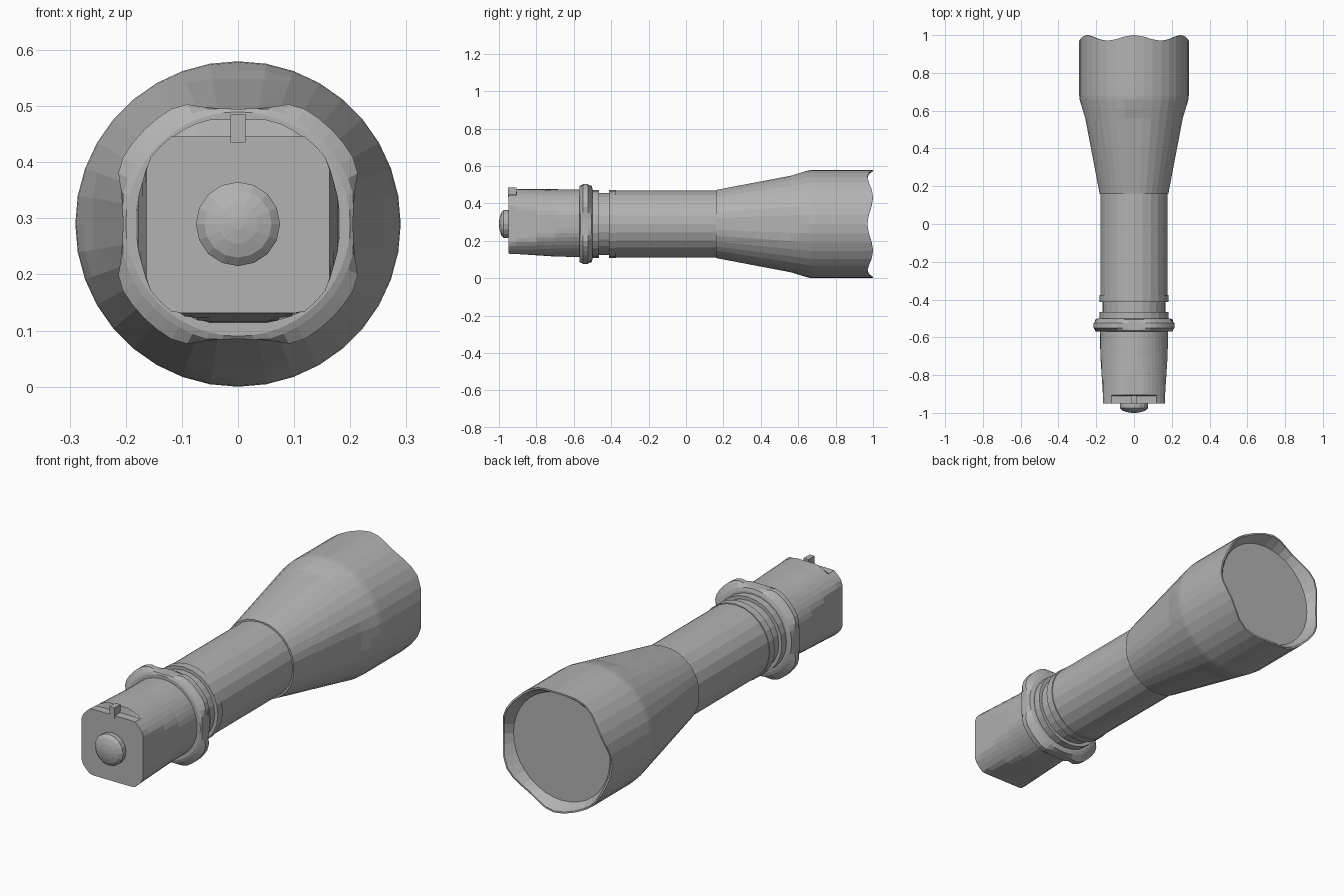
import bpy, bmesh, math

cube = bpy.data.objects.get("Cube")
if cube:
    bpy.data.objects.remove(cube)

AXIS_Z = 0.29

grey = bpy.data.materials.new("plain_grey")
grey.use_nodes = True
grey.diffuse_color = (0.45, 0.45, 0.45, 1)
grey.node_tree.nodes["Principled BSDF"].inputs["Base Color"].default_value = (0.45, 0.45, 0.45, 1)


def finish(name, bm):
    bmesh.ops.remove_doubles(bm, verts=bm.verts, dist=1e-5)
    bmesh.ops.recalc_face_normals(bm, faces=bm.faces)
    mesh = bpy.data.meshes.new(name)
    bm.to_mesh(mesh)
    bm.free()
    mesh.materials.append(grey)
    obj = bpy.data.objects.new(name, mesh)
    bpy.context.collection.objects.link(obj)
    return obj


def lathe(name, rings, sides, shape=None):
    """Turn (y, radius) rings about the long axis; shape(i, x, y, z) trims each point."""
    bm = bmesh.new()
    loops = []
    for i, (y, r) in enumerate(rings):
        loop = []
        for s in range(sides):
            a = math.tau * s / sides
            p = (r * math.cos(a), y, r * math.sin(a))
            if shape:
                p = shape(i, *p)
            loop.append(bm.verts.new((p[0], p[1], p[2] + AXIS_Z)))
        loops.append(loop)
    for a, b in zip(loops, loops[1:]):
        for s in range(sides):
            t = (s + 1) % sides
            bm.faces.new((a[s], a[t], b[t], b[s]))
    bm.faces.new(loops[0])
    bm.faces.new(loops[-1])
    return finish(name, bm)


def clamp(v, lim):
    return max(-lim, min(lim, v))


# Flared head: four flats on the cone, scalloped rim, recessed lens
head_rings = [(0.16, 0.186)]
head_rings += [(0.16 + 0.5 * k / 10, 0.186 + 0.102 * k / 10) for k in range(1, 11)]
head_rings += [(0.68, 0.29), (0.96, 0.29), (1.0, 0.29), (1.0, 0.282), (0.94, 0.255)]


def head_shape(i, x, y, z):
    if y < 0.66:
        lim = 0.182 + 0.19 * (y - 0.16)
        if y > 0.58:
            lim += (y - 0.58) * 0.2
        x, z = clamp(x, lim), clamp(z, lim)
    if y > 0.99:
        y -= 0.015 * (1 + math.cos(6 * math.atan2(z, x)))
    return x, y, z


lathe("head", head_rings, 36, head_shape)

# Handle tube with groove and ring
lathe("handle", [(0.17, 0.178), (-0.375, 0.178), (-0.375, 0.182), (-0.412, 0.182),
                 (-0.412, 0.166), (-0.465, 0.166), (-0.465, 0.182), (-0.51, 0.182)], 24)


# Collar with four shallow scoops
def collar_shape(i, x, y, z):
    return clamp(x, 0.205 + z * z), y, clamp(z, 0.205 + x * x)


lathe("collar", [(-0.57, 0.2), (-0.565, 0.212), (-0.55, 0.237), (-0.525, 0.237),
                 (-0.505, 0.205), (-0.5, 0.19)], 48, collar_shape)

# Tail cap: tapered flats on the sides and bottom, a step on top
tail_rings = [(-0.56, 0.184), (-0.7, 0.186), (-0.8, 0.19), (-0.905, 0.194),
              (-0.91, 0.194), (-0.945, 0.196), (-0.95, 0.196)]


def tail_shape(i, x, y, z):
    lim = 0.181 - 0.018 * max(0, min(1, (-0.65 - y) / 0.28))
    top = 0.157 if i > 3 else 0.186
    return clamp(x, lim), y, max(-lim + 0.004, min(top, z))


lathe("tail_cap", tail_rings, 48, tail_shape)

# Domed push button
lathe("button", [(-0.94, 0.068), (-0.955, 0.075), (-0.975, 0.075), (-0.988, 0.06),
                 (-0.996, 0.035), (-1.0, 0.01)], 16)

# Small tab standing in the step
bm = bmesh.new()
bmesh.ops.create_cube(bm, size=1)
for v in bm.verts:
    v.co = (v.co.x * 0.026, -0.93 + v.co.y * 0.046, 0.46 + v.co.z * 0.05)
finish("tail_tab", bm)
